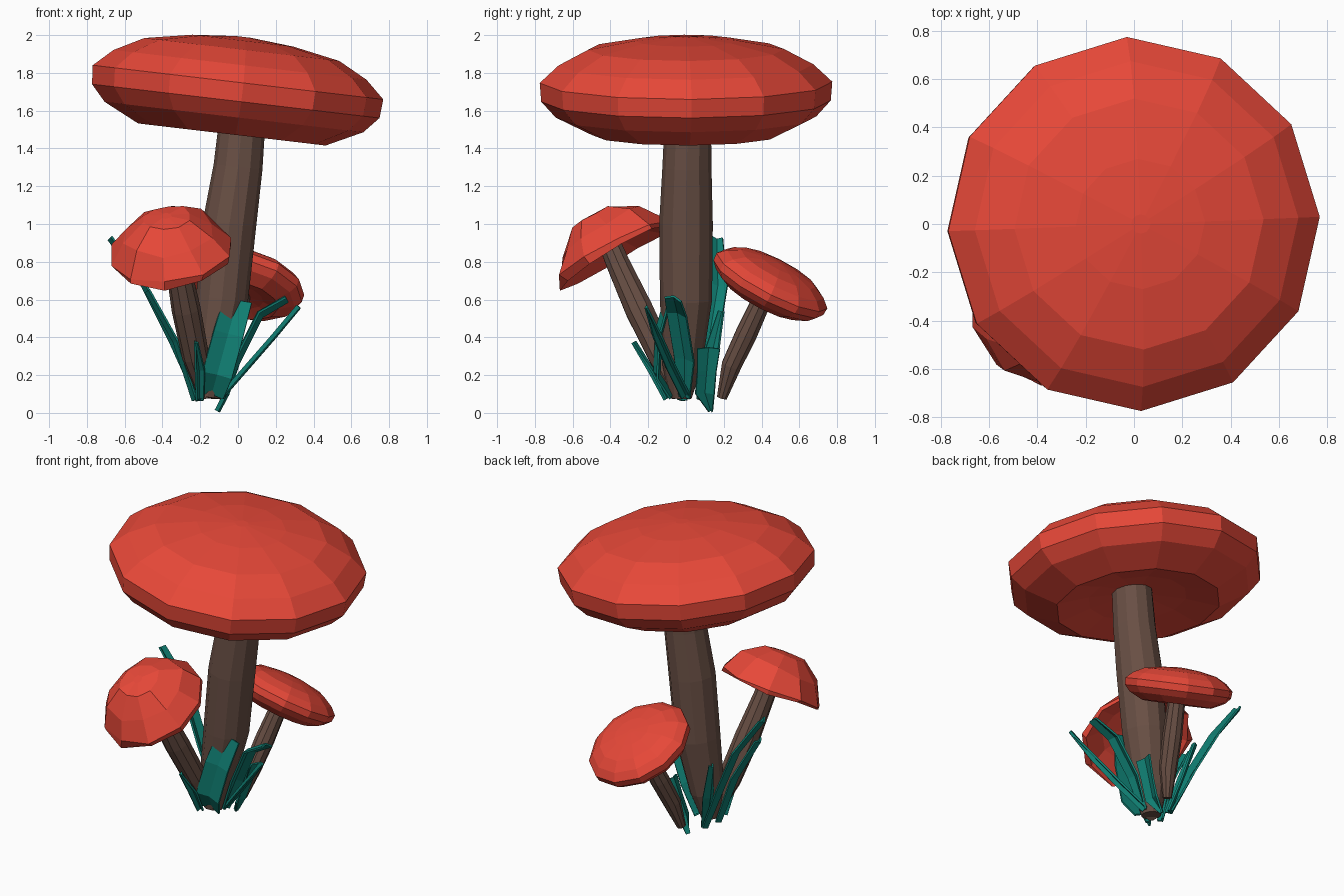
import bpy, math, random
from mathutils import Vector

if "Cube" in bpy.data.objects:
    bpy.data.objects.remove(bpy.data.objects["Cube"])

UP = Vector((0, 0, 1))


def material(name, rgb):
    m = bpy.data.materials.new(name)
    m.diffuse_color = (*rgb, 1)
    m.use_nodes = True
    m.node_tree.nodes["Principled BSDF"].inputs["Base Color"].default_value = m.diffuse_color
    return m


RED = material("cap_red", (0.80, 0.065, 0.04))
BROWN = material("stem_brown", (0.14, 0.078, 0.058))
TEAL = material("leaf_teal", (0.005, 0.21, 0.17))


def make(name, verts, faces, mat):
    me = bpy.data.meshes.new(name)
    me.from_pydata([tuple(v) for v in verts], [], faces)
    me.materials.append(mat)
    ob = bpy.data.objects.new(name, me)
    bpy.context.collection.objects.link(ob)
    return ob


def skin(rings, n):
    """Closed surface through rings of n points, capped with fans of one n-gon."""
    verts = [p for r in rings for p in r]
    faces = [[n - 1 - i for i in range(n)]]
    for k in range(len(rings) - 1):
        for i in range(n):
            j = (i + 1) % n
            faces.append([k * n + i, k * n + j, (k + 1) * n + j, (k + 1) * n + i])
    faces.append([(len(rings) - 1) * n + i for i in range(n)])
    return verts, faces


def cap(name, centre, normal, profile, scale=1.0, n=12, jitter=0.0, phase=2.2, seed=1):
    """Lathed cap; profile runs from the underside centre to the top."""
    rnd = random.Random(seed)
    q = UP.rotation_difference(Vector(normal).normalized())
    rings = []
    for r, h in profile:
        ring = []
        for i in range(n):
            a = math.radians(phase) + i * math.tau / n
            rr = r * (1 + rnd.uniform(-jitter, jitter))
            hh = h + r * rnd.uniform(-jitter, jitter)
            p = Vector((rr * math.cos(a), rr * math.sin(a), hh)) * scale
            ring.append(Vector(centre) + q @ p)
        rings.append(ring)
    return make(name, *skin(rings, n), RED)


def stem(name, path, n=12):
    """Tapered tube; path items are x, y, z, radius."""
    pts = [Vector(p[:3]) for p in path]
    rings = []
    for k, p in enumerate(pts):
        d = pts[min(k + 1, len(pts) - 1)] - pts[max(k - 1, 0)]
        q = UP.rotation_difference(d.normalized())
        r = path[k][3]
        rings.append([p + q @ Vector((r * math.cos(i * math.tau / n),
                                      r * math.sin(i * math.tau / n), 0))
                      for i in range(n)])
    return make(name, *skin(rings, n), BROWN)


def leaf(name, path, side, widths, fold=0.02):
    """Creased blade swept along a path."""
    s = Vector(side).normalized()
    pts = [Vector(p) for p in path]
    verts, faces = [], []
    for k, p in enumerate(pts):
        d = (pts[min(k + 1, len(pts) - 1)] - pts[max(k - 1, 0)]).normalized()
        out = d.cross(s).normalized() * fold
        w = s * widths[k] / 2
        verts += [p - w, p + out, p + w]
        if k:
            a = 3 * (k - 1)
            faces += [[a, a + 1, a + 4, a + 3], [a + 1, a + 2, a + 5, a + 4]]
    ob = make(name, verts, faces, TEAL)
    m = ob.modifiers.new("thickness", 'SOLIDIFY')
    m.thickness = 0.012
    m.offset = 0
    return ob


# Large mushroom and the small back one share a cap profile
CAP = [(0.06, -0.20), (0.30, -0.23), (0.50, -0.278), (0.69, -0.185), (0.767, -0.10),
       (0.775, 0.0), (0.675, 0.093), (0.52, 0.175), (0.27, 0.222), (0.04, 0.242)]
cap("large_cap", (0, 0, 1.75), (0.117, 0, 0.993), CAP)
stem("large_stem", [(-0.16, -0.03, 0.08, 0.06), (-0.14, -0.02, 0.25, 0.105),
                    (-0.085, 0, 0.6, 0.138), (-0.045, 0, 1.0, 0.142),
                    (0.0, 0.005, 1.3, 0.13), (0.025, 0.01, 1.57, 0.122)])

cap("back_cap", (0.03, 0.455, 0.70), (0.21, 0.45, 0.86), CAP, scale=0.425)
stem("back_stem", [(-0.10, 0.19, 0.08, 0.028), (-0.065, 0.24, 0.25, 0.055),
                   (-0.03, 0.32, 0.42, 0.06), (0.0, 0.385, 0.56, 0.055),
                   (0.025, 0.44, 0.67, 0.05)], n=10)

# Front mushroom with a dented, hollow hat
HAT = [(0.04, 0.07), (0.20, 0.05), (0.325, -0.02), (0.335, 0.0),
       (0.25, 0.125), (0.13, 0.215), (0.03, 0.225)]
cap("front_cap", (-0.355, -0.39, 0.85), (-0.12, -0.50, 0.86), HAT, n=10,
    jitter=0.06, phase=10, seed=4)
stem("front_stem", [(-0.17, -0.04, 0.09, 0.04), (-0.225, -0.13, 0.3, 0.072),
                    (-0.275, -0.25, 0.55, 0.077), (-0.32, -0.36, 0.79, 0.065),
                    (-0.335, -0.41, 0.91, 0.06)], n=10)

# Leaves around the base: path, width direction, widths
LEAVES = {
    "front_wide_leaf": ([(-0.14, -0.09, 0.09), (-0.11, -0.16, 0.2), (-0.05, -0.15, 0.42),
                         (0.0, -0.10, 0.60)], (1, 0.1, -0.25), (0.13, 0.16, 0.16, 0.15)),
    "right_bent_leaf": ([(-0.08, -0.01, 0.08), (0.0, -0.01, 0.28), (0.12, -0.05, 0.52),
                         (0.26, -0.07, 0.60)], (0.15, 1, -0.25), (0.06, 0.11, 0.11, 0.09)),
    "right_thin_leaf": ([(-0.08, 0.0, 0.08), (0.06, -0.08, 0.24), (0.2, -0.15, 0.40),
                         (0.33, -0.21, 0.555)], (0.2, 1, 0.2), (0.05, 0.05, 0.045, 0.01)),
    "right_short_leaf": ([(-0.10, 0.13, 0.005), (-0.05, 0.10, 0.10), (-0.01, 0.11, 0.22),
                          (0.03, 0.12, 0.34)], (0, 1, 0), (0.02, 0.1, 0.1, 0.12)),
    "back_tall_leaf": ([(-0.20, 0.09, 0.07), (-0.34, 0.12, 0.38), (-0.49, 0.17, 0.68),
                        (-0.67, 0.165, 0.93)], (0, 1, -0.15), (0.05, 0.1, 0.1, 0.06)),
    "back_short_leaf": ([(-0.19, 0.08, 0.07), (-0.25, 0.13, 0.3), (-0.31, 0.185, 0.54)],
                        (0.3, 1, -0.2), (0.05, 0.08, 0.03)),
    "left_leaf": ([(-0.22, -0.02, 0.07), (-0.32, -0.06, 0.38), (-0.47, -0.08, 0.65)],
                  (0, 1, -0.1), (0.05, 0.1, 0.06)),
    "front_small_leaf": ([(-0.20, -0.11, 0.07), (-0.20, -0.19, 0.22), (-0.22, -0.285, 0.37)],
                         (1, 0.3, 0.2), (0.04, 0.05, 0.015)),
}
for name, (path, side, widths) in LEAVES.items():
    leaf(name, path, side, widths)
